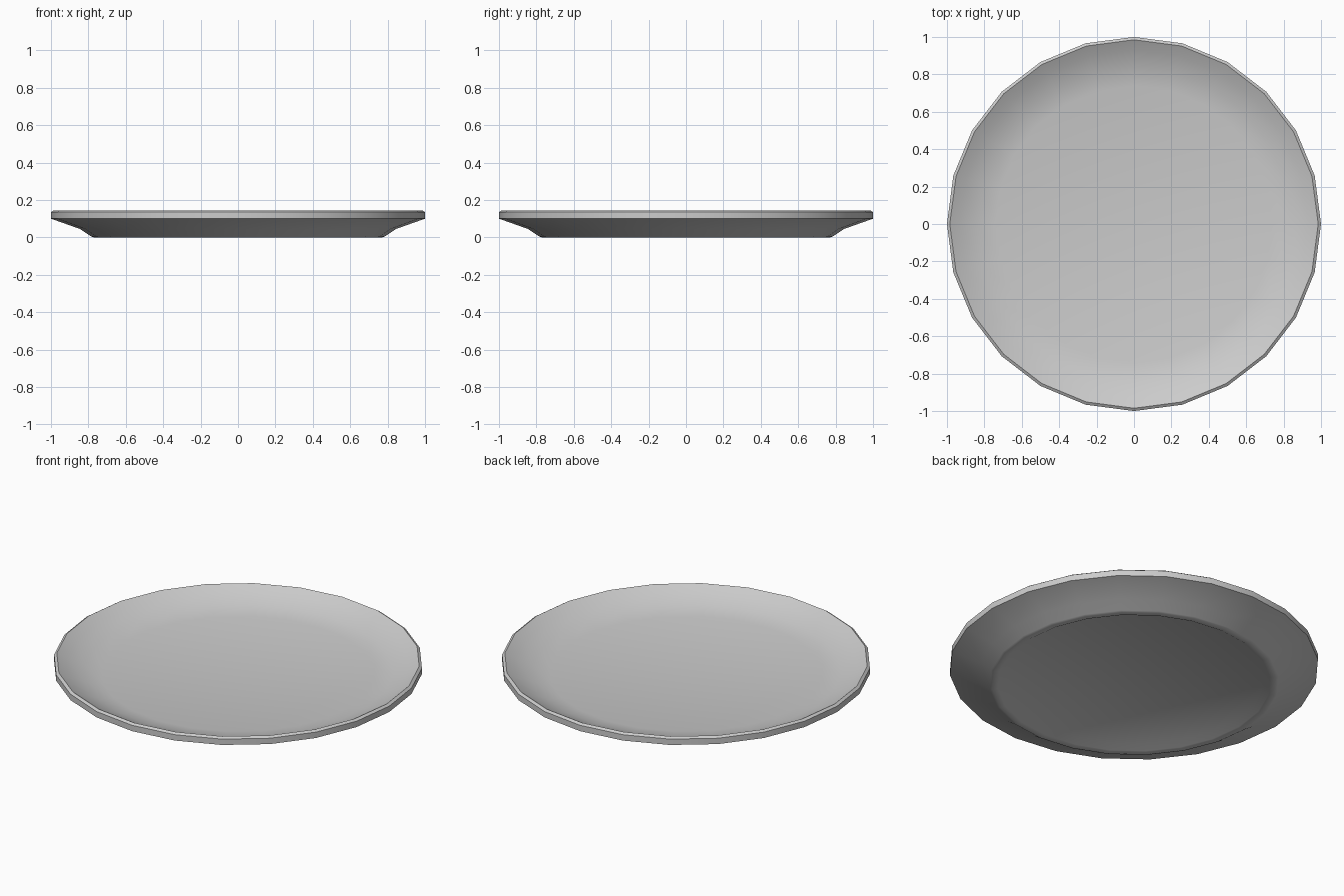
import bpy, bmesh, math

if "Cube" in bpy.data.objects:
    bpy.data.objects.remove(bpy.data.objects["Cube"])

SIDES = 24

# Closed plate section (radius, height), from underside centre to inner floor centre
profile = [
    (0.70, 0.025),                                   # recessed underside
    (0.74, 0.003), (0.77, 0.0), (0.785, 0.005),      # foot ring
    (0.845, 0.045), (1.0, 0.10),                     # outer flare
    (1.0, 0.135), (0.985, 0.145),                    # rim
    (0.93, 0.115), (0.84, 0.08), (0.74, 0.06),       # inner slope down to floor
]

# Plate: sweep the section round z and cap both discs
bm = bmesh.new()
rings = []
for r, z in profile:
    rings.append([bm.verts.new((r * math.cos(2 * math.pi * i / SIDES),
                                r * math.sin(2 * math.pi * i / SIDES), z))
                  for i in range(SIDES)])
for low, high in zip(rings, rings[1:]):
    for i in range(SIDES):
        j = (i + 1) % SIDES
        bm.faces.new((low[i], low[j], high[j], high[i]))
bm.faces.new(rings[0][::-1])
bm.faces.new(rings[-1])
bmesh.ops.recalc_face_normals(bm, faces=bm.faces)

mesh = bpy.data.meshes.new("plate")
bm.to_mesh(mesh)
bm.free()
plate = bpy.data.objects.new("plate", mesh)
bpy.context.collection.objects.link(plate)

# Soft shading with crisp rim and foot
bpy.context.view_layer.objects.active = plate
plate.select_set(True)
bpy.ops.object.shade_smooth_by_angle(angle=math.radians(35))
